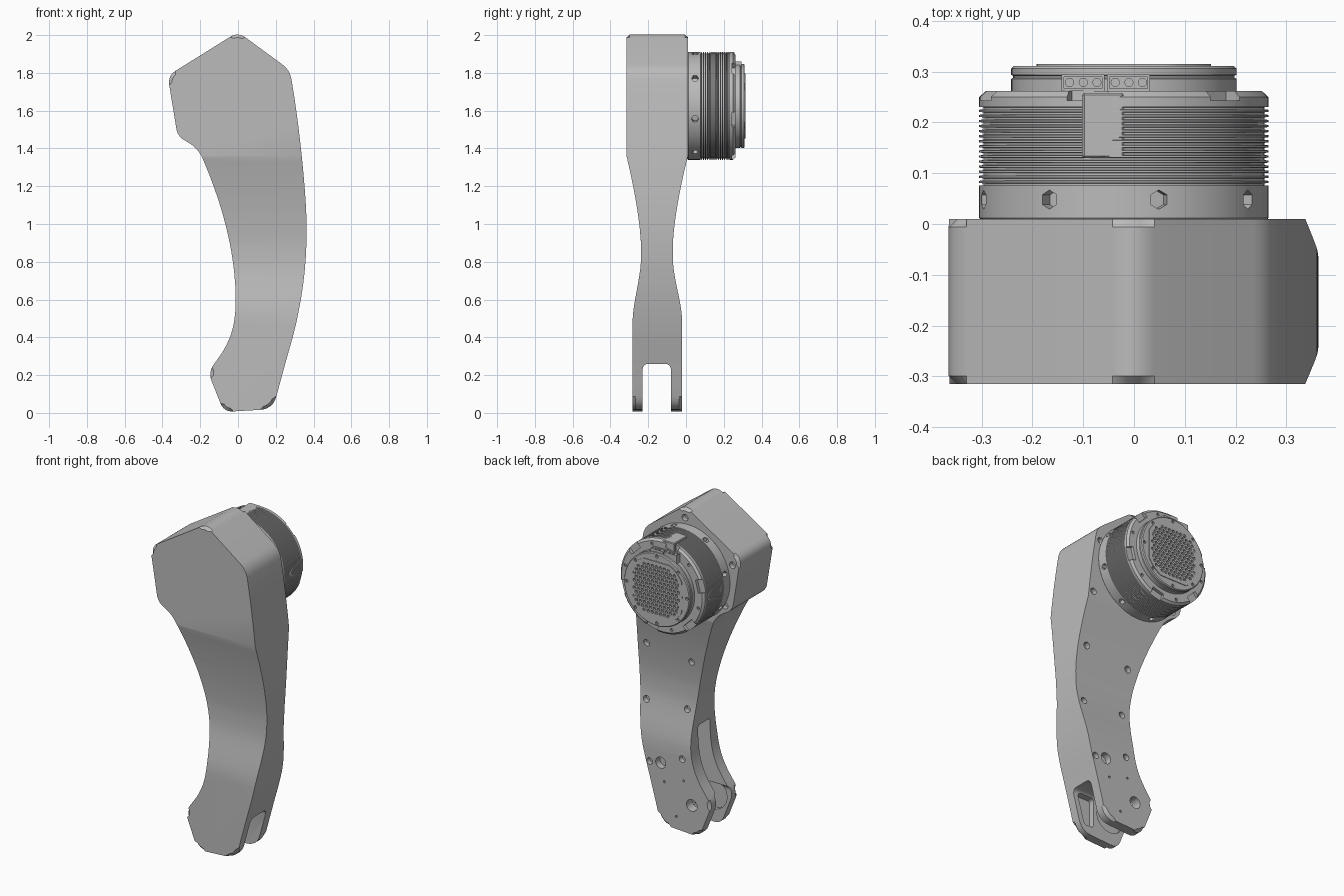
import bpy, bmesh, math
from mathutils import Vector, Matrix

if "Cube" in bpy.data.objects:
    bpy.data.objects.remove(bpy.data.objects["Cube"])

grey = bpy.data.materials.new("machined grey")
grey.use_nodes = True
grey.diffuse_color = (0.5, 0.5, 0.5, 1)
grey.node_tree.nodes["Principled BSDF"].inputs["Base Color"].default_value = (0.5, 0.5, 0.5, 1)

CX, CZ = -0.02, 1.625          # motor axis
FRONT, BACK = -0.315, 0.01     # thickness of the head


def finish(name, bm):
    bmesh.ops.recalc_face_normals(bm, faces=bm.faces)
    mesh = bpy.data.meshes.new(name)
    bm.to_mesh(mesh)
    bm.free()
    mesh.materials.append(grey)
    ob = bpy.data.objects.new(name, mesh)
    bpy.context.collection.objects.link(ob)
    return ob


def smooth(ob):
    bpy.ops.object.select_all(action="DESELECT")
    ob.select_set(True)
    bpy.context.view_layer.objects.active = ob
    bpy.ops.object.shade_smooth_by_angle(angle=math.radians(30))


def cut(ob, bm):
    """Subtract the closed shapes in bm, then drop the cutter."""
    cutter = finish("cutter", bm)
    cutter.hide_render = True
    mod = ob.modifiers.new("cut", "BOOLEAN")
    mod.operation, mod.solver, mod.object = "DIFFERENCE", "EXACT", cutter
    mod.use_self = True
    bpy.ops.object.select_all(action="DESELECT")
    bpy.context.view_layer.objects.active = ob
    ob.select_set(True)
    bpy.ops.object.modifier_apply(modifier=mod.name)
    bpy.data.objects.remove(cutter)


def prism(bm, pts, y0, y1):
    """Extrude an x-z outline along y."""
    a = [bm.verts.new((x, y0, z)) for x, z in pts]
    b = [bm.verts.new((x, y1, z)) for x, z in pts]
    caps = [bm.faces.new(a), bm.faces.new(b[::-1])]
    for i in range(len(a)):
        j = (i + 1) % len(a)
        bm.faces.new((a[j], a[i], b[i], b[j]))
    return caps


def circle(x, z, r, n=24):
    return [(x + r * math.cos(math.tau * i / n), z + r * math.sin(math.tau * i / n)) for i in range(n)]


def box(bm, lo, hi, turn=None):
    lo, hi = Vector(lo), Vector(hi)
    m = Matrix.Translation((lo + hi) / 2) @ Matrix.Diagonal((*(hi - lo), 1))
    bmesh.ops.create_cube(bm, size=1, matrix=turn @ m if turn else m)


def around(angle):
    """Frame on the motor axis, local z pointing outwards."""
    return Matrix.Translation((CX, 0, CZ)) @ Matrix.Rotation(math.radians(angle), 4, "Y")


def lathe(name, profile, n=96):
    bm = bmesh.new()
    rings = [[bm.verts.new((x, y, z)) for x, z in circle(CX, CZ, r, n)] for r, y in profile]
    for a, b in zip(rings, rings[1:]):
        for i in range(n):
            j = (i + 1) % n
            bm.faces.new((a[i], a[j], b[j], b[i]))
    bm.faces.new(rings[0])
    bm.faces.new(rings[-1])
    return finish(name, bm)


def rounded(ctrl, n=6):
    """Round every corner (x, z, trim) with a short quadratic curve."""
    out = []
    for i, (x, z, r) in enumerate(ctrl):
        p = Vector((x, z))
        ends = []
        for q in (ctrl[i - 1], ctrl[(i + 1) % len(ctrl)]):
            d = Vector(q[:2]) - p
            ends.append(p + d.normalized() * min(r, d.length / 2))
        for k in range(n + 1):
            t = k / n
            v = ends[0] * (1 - t) ** 2 + p * 2 * t * (1 - t) + ends[1] * t * t
            if not out or (v - Vector(out[-1])).length > 0.003:
                out.append(tuple(v))
    return out


def waist(z):
    """Thinning of the limb: share of upper and lower flare at height z."""
    up = min(max((z - 0.88) / 0.48, 0), 1) ** 1.5
    lo = min(max((0.83 - z) / 0.36, 0), 1)
    return up, lo * lo * (3 - 2 * lo)


def front_y(z):
    up, lo = waist(z)
    return -0.238 - 0.077 * up - 0.045 * lo


def back_y(z):
    up, lo = waist(z)
    return -0.07 + 0.08 * up + 0.05 * lo


# Limb: chamfered outline, sliced across and thinned at the waist
outline = rounded([
    (0, 2.017, .05), (.275, 1.815, .05), (.31, 1.6, 9), (.345, 1.3, 9), (.367, 1, 9),
    (.355, .73, 9), (.31, .47, 9), (.255, .28, 9), (.185, .02, .07), (-.075, .005, .05),
    (-.158, .215, .05), (-.04, .38, 9), (-.006, .56, 9), (-.025, .82, 9), (-.08, 1.06, 9),
    (-.15, 1.26, 9), (-.21, 1.4, .06), (-.32, 1.465, .04), (-.372, 1.785, .05)])
bm = bmesh.new()
caps = prism(bm, outline, FRONT, BACK)
rim = [e for f in caps for e in f.edges]
bmesh.ops.bevel(bm, geom=rim, offset=0.016, segments=1, affect="EDGES")
for i in range(28):
    bmesh.ops.bisect_plane(bm, geom=bm.verts[:] + bm.edges[:] + bm.faces[:],
                           plane_co=(0, 0, 0.47 + 0.89 * i / 27), plane_no=(0, 0, 1))
for v in bm.verts:
    v.co.y += front_y(v.co.z) - FRONT if v.co.y < -0.15 else back_y(v.co.z) - BACK
limb = finish("limb", bm)

# Fork slot with rounded roof corners
bm = bmesh.new()
box(bm, (-1, -0.23, -0.2), (1, -0.08, 0.26))
edges = [e for e in bm.edges if all(v.co.z > 0.2 for v in e.verts)
         and abs(e.verts[0].co.x - e.verts[1].co.x) > 1]
bmesh.ops.bevel(bm, geom=edges, offset=0.03, segments=4, affect="EDGES", profile=0.5)
cut(limb, bm)

# Side window on the inner curve, and pockets inside the front prong
bm = bmesh.new()
prism(bm, rounded([(-.3, .24, .01), (.1, .24, .01), (.1, .55, .04), (.06, .64, .04), (-.3, .64, .01)]), -.215, -.1)
cut(limb, bm)
bm = bmesh.new()
prism(bm, circle(-0.02, 0.18, 0.095, 40), -0.255, -0.22)
prism(bm, rounded([(.1, .07, .02), (.165, .07, .02), (.215, .25, .02), (.1, .25, .02)]), -.262, -.22)
cut(limb, bm)

# Bolt holes and bearing holes in the back plate
bm = bmesh.new()
for x, z in [(.3, 1.08), (.31, .73), (.26, .38), (0, 1.04), (.035, .74), (.04, .45),
             (.3, 1.4), (.25, 1.74), (0, 1.945), (-.32, 1.74), (-.27, 1.48)]:
    prism(bm, circle(x, z, 0.02, 16), back_y(z) - 0.03, 0.1)
prism(bm, circle(0.185, 0.39, 0.034), -0.06, 0.1)
prism(bm, circle(-0.025, 0.185, 0.036), -0.15, 0.1)
for x, z in [(.16, .28), (.03, .32), (.08, .09)]:
    prism(bm, circle(x, z, 0.007, 8), -0.04, 0.1)
cut(limb, bm)
smooth(limb)

# Motor base ring with eight radial screw holes
base = lathe("motor_base", [(.275, 0), (.285, .012), (.285, .076)])
bm = bmesh.new()
for k in range(8):
    bmesh.ops.create_cone(bm, cap_ends=True, segments=6, radius1=0.019, radius2=0.019, depth=0.06,
                          matrix=around(14 + 45 * k) @ Matrix.Translation((0, 0.048, 0.285)))
cut(base, bm)
smooth(base)

# Cooling fins
profile = []
for i in range(16):
    y = 0.076 + 0.01 * i
    profile += [(.277, y), (.277, y + .004), (.285, y + .005), (.285, y + .009)]
fins = lathe("cooling_fins", profile + [(.277, .236)])
smooth(fins)

# Flange with notches and small screw holes
flange = lathe("motor_flange", [(.285, .235), (.285, .25), (.272, .262)])
bm = bmesh.new()
for k in range(6):
    box(bm, (-0.04, 0.243, 0.245), (0.04, 0.3, 0.32), around(45 + 60 * k))
for k in range(12):
    p = around(15 + 30 * k) @ Vector((0, 0, 0.255))
    prism(bm, circle(p.x, p.z, 0.009, 10), 0.25, 0.3)
cut(flange, bm)
smooth(flange)

# Rear cap with a shallow groove and screw holes
cap = lathe("motor_cap", [(.222, .25), (.222, .286), (.218, .288), (.218, .292),
                          (.222, .294), (.222, .306), (.217, .311)])
bm = bmesh.new()
for k in range(8):
    p = around(45 * k) @ Vector((0, 0, 0.203))
    prism(bm, circle(p.x, p.z, 0.009, 10), 0.298, 0.33)
prism(bm, circle(CX, CZ, 0.175, 8), 0.298, 0.33)
cut(cap, bm)
smooth(cap)

# Perforated panel: disc with four flats and a staggered grid of holes
flat = 0.172
bm = bmesh.new()
shape = [(CX + max(-flat, min(flat, x)), CZ + max(-flat, min(flat, z))) for x, z in circle(0, 0, 0.194, 64)]
prism(bm, shape, 0.295, 0.315)
panel = finish("vent_panel", bm)
bm = bmesh.new()
pitch = 0.027
for row in range(-6, 7):
    for col in range(-7, 8):
        x, z = (col + row % 2 / 2) * pitch, row * pitch * 0.866
        if abs(x) < 0.157 and math.hypot(x, z) < 0.172:
            prism(bm, circle(CX + x, CZ + z, 0.0095, 8), 0.301, 0.33)
cut(panel, bm)
smooth(panel)

# Cable cover on top of the fins
bm = bmesh.new()
box(bm, (-0.102, 0.13, CZ + 0.2), (-0.02, 0.258, CZ + 0.284))
bmesh.ops.bevel(bm, geom=bm.edges[:], offset=0.004, segments=1, affect="EDGES")
finish("cable_cover", bm)

# Two connector sockets, each with three pins
for side, x0 in (("right", -0.143), ("left", -0.053)):
    bm = bmesh.new()
    box(bm, (x0, 0.262, CZ + 0.18), (x0 + 0.085, 0.295, CZ + 0.235))
    socket = finish("connector_" + side, bm)
    bm = bmesh.new()
    box(bm, (x0 + .005, .267, CZ + .225), (x0 + .08, .29, CZ + .25))
    cut(socket, bm)
    bm = bmesh.new()
    for k in range(3):
        bmesh.ops.create_cone(bm, cap_ends=True, segments=12, radius1=0.009, radius2=0.009, depth=0.02,
                              matrix=Matrix.Translation((x0 + .016 + .027 * k, .279, CZ + .224)))
    finish("connector_pins_" + side, bm)
